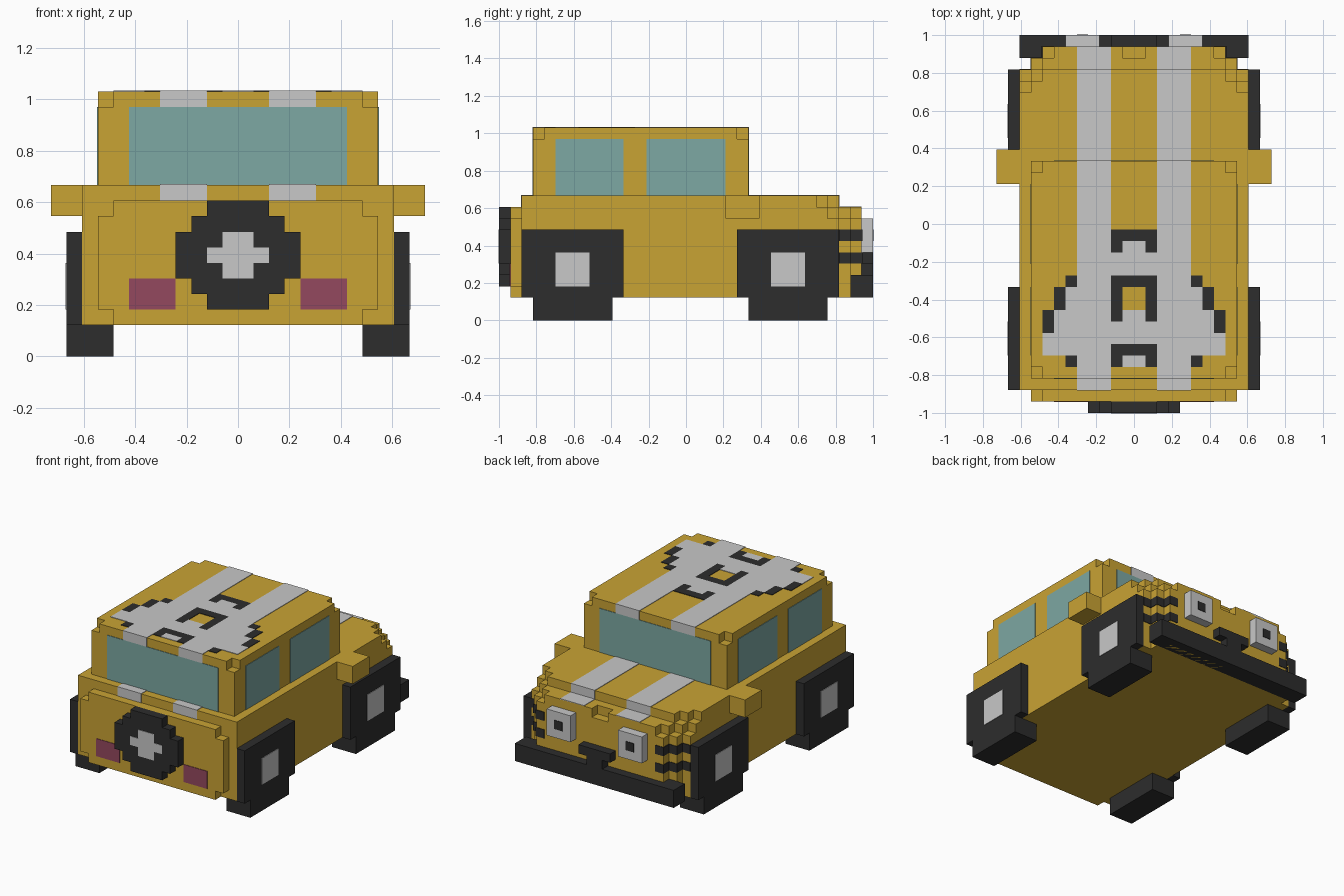
import bpy, bmesh

if "Cube" in bpy.data.objects:
    bpy.data.objects.remove(bpy.data.objects["Cube"])

U = 2 / 33          # one grid cell; x from the centre, y from the rear (0..33), z from the ground
E = 0.06            # thickness of painted plates, in cells


def material(name, rgb):
    m = bpy.data.materials.new(name)
    m.diffuse_color = (*rgb, 1)
    m.use_nodes = True
    m.node_tree.nodes["Principled BSDF"].inputs["Base Color"].default_value = m.diffuse_color
    return m


YELLOW = material("yellow paint", (0.584, 0.366, 0.034))
GREY = material("light grey", (0.578, 0.578, 0.578))
BLACK = material("black rubber", (0.026, 0.026, 0.026))
GLASS = material("teal glass", (0.205, 0.392, 0.366))
RED = material("dull red", (0.296, 0.065, 0.114))


def finish(bm, name, mat):
    bmesh.ops.recalc_face_normals(bm, faces=bm.faces)
    me = bpy.data.meshes.new(name)
    bm.to_mesh(me)
    bm.free()
    me.materials.append(mat)
    ob = bpy.data.objects.new(name, me)
    bpy.context.collection.objects.link(ob)
    return ob


def point(x, y, z):
    return (x * U, (y - 16.5) * U, z * U)


def boxes(name, mat, items, mirror=False):
    """Join boxes given as (x0, x1, y0, y1, z0, z1); optionally mirrored in x."""
    bm = bmesh.new()
    if mirror:
        items = items + [(-b[1], -b[0], *b[2:]) for b in items]
    for x0, x1, y0, y1, z0, z1 in items:
        v = bmesh.ops.create_cube(bm, size=1)["verts"]
        for p in v:
            p.co = point(x1 if p.co.x > 0 else x0, y1 if p.co.y > 0 else y0,
                         z1 if p.co.z > 0 else z0)
    return finish(bm, name, mat)


def prism(name, mat, half, lo, hi, axis="z"):
    """Extrude a half outline, mirrored in x, along z or y."""
    outline = half + [(-a, b) for a, b in reversed(half)]
    bm = bmesh.new()
    place = (lambda a, b, d: point(a, b, d)) if axis == "z" else (lambda a, b, d: point(a, d, b))
    low = [bm.verts.new(place(a, b, lo)) for a, b in outline]
    high = [bm.verts.new(place(a, b, hi)) for a, b in outline]
    bm.faces.new(low)
    bm.faces.new(high)
    n = len(outline)
    for i in range(n):
        k = (i + 1) % n
        bm.faces.new((low[i], low[k], high[k], high[i]))
    return finish(bm, name, mat)


# Body in three layers with stepped nose corners
prism("body_lower", YELLOW, [(10, 2), (10, 30), (9, 30), (9, 31), (8, 31), (8, 32)], 2, 9)
prism("body_middle", YELLOW, [(10, 2), (10, 29), (9, 29), (9, 30), (8, 30), (8, 31),
                              (7, 31), (7, 32), (1, 32), (1, 31)], 9, 10)
prism("body_upper", YELLOW, [(10, 2), (10, 28), (9, 28), (9, 29), (8, 29), (8, 30)], 10, 11)
prism("tail_panel", YELLOW, [(8, 2), (8, 3), (9, 3), (9, 9), (8, 9), (8, 10)], 1, 2, "y")

# Cabin and roof with clipped corners
boxes("cabin", YELLOW, [(-9, 9, 3, 22, 11, 16)])
prism("roof", YELLOW, [(8, 3), (8, 4), (9, 4), (9, 21), (8, 21), (8, 22)], 16, 17)
boxes("side_mirrors", YELLOW, [(10, 12, 20, 23, 9, 11)], True)

# Windows
boxes("end_windows", GLASS, [(-7, 7, 3 - E, 3, 11, 16), (-7, 7, 22, 22 + E, 11, 16)])
boxes("side_windows", GLASS, [(9, 9 + E, 5, 11, 11, 16), (9, 9 + E, 13, 20, 11, 16)], True)

# Wheels: arch plate, tyre below, hub
tyres, hubs = [], []
for y in (2, 21):
    tyres += [(10, 11, y, y + 9, 2, 8), (8, 11, y + 1, y + 8, 0, 2)]
    hubs.append((11, 11 + E, y + 3, y + 6, 3, 6))
boxes("wheels", BLACK, tyres, True)
boxes("wheel_hubs", GREY, hubs, True)

# Spare wheel on the tail
prism("spare_wheel", BLACK, [(2, 3), (2, 4), (3, 4), (3, 5), (4, 5), (4, 8),
                             (3, 8), (3, 9), (2, 9), (2, 10)], 0, 1, "y")
prism("spare_hub", GREY, [(1, 5), (1, 6), (2, 6), (2, 7), (1, 7), (1, 8)], -E, 0, "y")
boxes("tail_lights", RED, [(4, 7, 1 - E, 1, 3, 5)], True)

# Front bumper with T-shaped guard, headlights, corner vents
boxes("front_bumper", BLACK, [(-10, 10, 31, 33, 2, 4), (-1, 1, 32, 33, 4, 5), (-2, 2, 32, 33, 5, 6)])
boxes("headlights", GREY, [(3, 6, 32, 33, 6, 9)], True)
boxes("headlight_bulbs", BLACK, [(4, 5, 33, 33 + E, 7, 8)], True)
vents = []
for z in (5, 7):
    vents += [(7, 8 + E, 31, 32 + E, z, z + 1), (8, 9 + E, 30, 31 + E, z, z + 1),
              (9, 10, 29.9, 30 + E, z, z + 1)]
boxes("corner_vents", BLACK, vents, True)

# Twin stripes over bonnet, tail edge and roof
boxes("body_stripes", GREY, [(2, 5, 2 - E, 30 + E, 10, 11 + E), (2, 5, 30, 32, 9.9, 10 + E)], True)
boxes("roof_stripes", GREY, [(2, 5, 3 - E, 22 + E, 16, 17 + E)], True)

# Roof pattern, right half, from front row (y = 15) to back; # black, G grey
ROWS = ["##......", "G#......", "GG......", "GG......", "##...#..", ".#...G#.",
        ".#...G#.", "G#...GG#", "GG...GG#", "GG...GGG", "##...GGG", "G#...#.."]
for name, mat, ch in (("roof_pattern_grey", GREY, "G"), ("roof_pattern_black", BLACK, "#")):
    boxes(name, mat, [(x, x + 1, 15 - r, 16 - r, 17, 17 + E)
                      for r, row in enumerate(ROWS) for x, c in enumerate(row) if c == ch], True)
